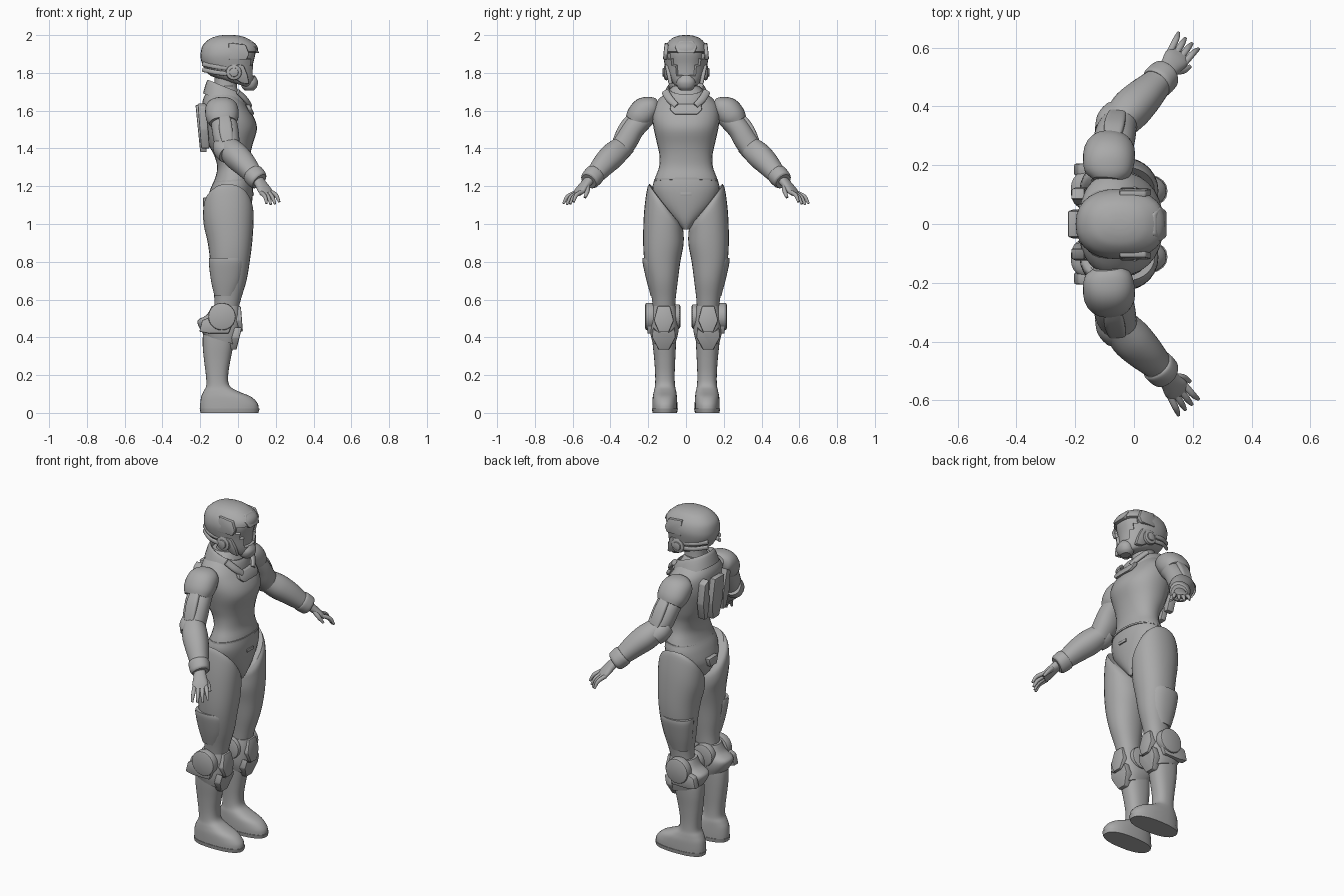
import bpy, bmesh, math
from mathutils import Vector as V

grey = bpy.data.materials.new("armour_grey")
grey.diffuse_color = (0.4, 0.4, 0.4, 1)
N = 28


def finish(name, bm, mirror=False, angle=35):
    bmesh.ops.recalc_face_normals(bm, faces=bm.faces)
    me = bpy.data.meshes.new(name)
    bm.to_mesh(me)
    bm.free()
    ob = bpy.data.objects.new(name, me)
    bpy.context.collection.objects.link(ob)
    me.materials.append(grey)
    bpy.ops.object.select_all(action='DESELECT')
    ob.select_set(True)
    bpy.context.view_layer.objects.active = ob
    bpy.ops.object.shade_smooth_by_angle(angle=math.radians(angle))
    if mirror:
        m = ob.modifiers.new("mirror", 'MIRROR')
        m.use_axis = (False, True, False)
        m.use_mirror_merge = False
    return ob


def smooth_keys(keys, steps=4):
    """Catmull-Rom interpolation between key sections."""
    k = [keys[0]] + list(keys) + [keys[-1]]
    out = []
    for i in range(1, len(k) - 2):
        for s in range(steps):
            t = s / steps
            out.append([0.5 * (2*b + (c-a)*t + (2*a-5*b+4*c-d)*t*t + (3*b-a-3*c+d)*t**3)
                        for a, b, c, d in zip(*k[i-1:i+3])])
    return out + [list(keys[-1])]


def unit(i, p):
    a = 2 * math.pi * i / N
    c, s = math.cos(a), math.sin(a)
    return math.copysign(abs(c)**(2/p), c), math.copysign(abs(s)**(2/p), s)


def skin(rings):
    bm = bmesh.new()
    vs = [[bm.verts.new(p) for p in r] for r in rings]
    for a, b in zip(vs, vs[1:]):
        for i in range(N):
            j = (i + 1) % N
            bm.faces.new((a[i], a[j], b[j], b[i]))
    bm.faces.new(vs[0])
    bm.faces.new(vs[-1])
    return bm


def stack(keys, p=2.2, steps=4):
    """Upright form: (z, back x, front x, inner y, outer y, x slope, y slope)."""
    keys = [tuple(k) + (0,) * (7 - len(k)) for k in keys]
    rings = []
    for z, xb, xf, yi, yo, sx, sy in smooth_keys(keys, steps):
        ring = []
        for i in range(N):
            c, s = unit(i, p)
            dx, dy = c * (xf - xb) / 2, s * (yo - yi) / 2
            ring.append(V(((xb+xf)/2 + dx, (yi+yo)/2 + dy, z + sx*dx + sy*dy)))
        rings.append(ring)
    return skin(rings)


def centred(keys, **kw):
    return stack([(k[0], k[1], k[2], -k[3], k[3]) + tuple(k[4:]) for k in keys], **kw)


def limb(name, keys, ref=(1, 0, 0), p=2.2, mirror=True):
    """Tube along a path: (x, y, z, radius along ref, other radius)."""
    ks = smooth_keys(keys)
    rings = []
    for n, k in enumerate(ks):
        t = (V(ks[min(n+1, len(ks)-1)][:3]) - V(ks[max(n-1, 0)][:3])).normalized()
        a = (V(ref) - t * V(ref).dot(t)).normalized()
        b = t.cross(a)
        rings.append([V(k[:3]) + a*c*k[3] + b*s*k[4] for c, s in (unit(i, p) for i in range(N))])
    return finish(name, skin(rings), mirror)


def plate(name, outline, lo, hi, axis='x', lean=0, bevel=0.006, mirror=True):
    """Bevelled plate: outline in (y,z) for axis x or (x,z) for axis y; lean shifts depth with z."""
    bm = bmesh.new()
    z0 = outline[0][1]
    sides = []
    for d in (lo, hi):
        pts = [(d + lean*(z-z0), h, z) if axis == 'x' else (h, d + lean*(z-z0), z) for h, z in outline]
        sides.append([bm.verts.new(q) for q in pts])
    n = len(outline)
    for i in range(n):
        j = (i + 1) % n
        bm.faces.new((sides[0][i], sides[0][j], sides[1][j], sides[1][i]))
    bm.faces.new(sides[0])
    bm.faces.new(sides[1])
    bmesh.ops.bevel(bm, geom=bm.edges[:], offset=bevel, segments=2, affect='EDGES', profile=0.5)
    return finish(name, bm, mirror)


def disc(name, x, z, r, y0, y1, bevel=0.01):
    pts = [(x + r*math.cos(i*math.pi/16), z + r*math.sin(i*math.pi/16)) for i in range(32)]
    plate(name, pts, y0, y1, 'y', bevel=bevel)


# Torso and pelvis
finish("torso", centred([
    (.97, -.06, .03, .015), (1.02, -.13, .055, .07), (1.1, -.165, .072, .15), (1.18, -.148, .08, .178),
    (1.24, -.122, .075, .165), (1.3, -.11, .062, .143), (1.36, -.125, .065, .14), (1.42, -.155, .077, .152),
    (1.5, -.18, .1, .17), (1.56, -.19, .087, .178), (1.62, -.19, .05, .172), (1.66, -.185, .025, .145),
    (1.7, -.165, .005, .1), (1.73, -.15, -.01, .07)]))
finish("belt_seam", centred([(1.225, -.129, .08, .171, .1), (1.235, -.128, .08, .17, .1)], steps=1))
plate("belt_buckle", [(-.03, 1.15), (.03, 1.15), (.03, 1.168), (-.03, 1.168)], .07, .085, bevel=.003, mirror=False)
plate("chest_plate", [(-.06, 1.58), (.06, 1.58), (.085, 1.605), (.08, 1.635), (-.08, 1.635), (-.085, 1.605)],
      .065, .088, lean=-.5, mirror=False)
# Back armour
plate("spine_plate", [(-.03, 1.38), (.03, 1.38), (.05, 1.48), (.045, 1.63), (-.045, 1.63), (-.05, 1.48)],
      -.2, -.165, lean=-.1, mirror=False)
plate("back_fin", [(.07, 1.4), (.1, 1.4), (.125, 1.5), (.12, 1.62), (.085, 1.64), (.065, 1.5)], -.195, -.15, lean=-.08)
plate("lower_back_plate", [(-.03, 1.09), (.03, 1.09), (.045, 1.14), (-.045, 1.14)], -.185, -.14, mirror=False)
# Neck and collar
finish("neck", centred([(1.66, -.14, .0, .07), (1.74, -.125, -.005, .06), (1.84, -.125, .0, .06)]))
finish("collar", centred([(1.65, -.185, .05, .13, -.35), (1.69, -.175, .045, .115, -.35),
                          (1.72, -.163, .035, .1, -.4), (1.722, -.153, .025, .09, -.4),
                          (1.69, -.145, .015, .08, -.35)], steps=2))
limb("collar_strap", [(.0, .11, 1.7, .012, .02), (.04, .085, 1.66, .012, .02), (.065, .05, 1.625, .01, .016)])

# Helmet with recessed visor
bm = centred([
    (1.75, -.14, .07, .055, -.3), (1.765, -.165, .08, .078, -.3), (1.80, -.182, .088, .1, -.25),
    (1.85, -.195, .092, .114, -.1), (1.9, -.198, .106, .12), (1.945, -.187, .1, .108),
    (1.98, -.15, .055, .078), (1.995, -.11, .015, .045), (2.0, -.08, -.02, .015)], p=2.3)
bm.normal_update()
bmesh.ops.recalc_face_normals(bm, faces=bm.faces)
visor = [f for f in bm.faces if (c := f.calc_center_median()).x > .02
         and 1.775 < c.z < 1.915 and abs(c.y) < .03 + .5*(c.z - 1.76)]
bmesh.ops.inset_region(bm, faces=visor, thickness=.005, depth=-.014)
finish("helmet", bm)
plate("brow_plate", [(-.045, 1.905), (.045, 1.905), (.06, 1.94), (.035, 1.972), (-.035, 1.972), (-.06, 1.94)],
      .085, .113, lean=-.6, mirror=False)
finish("breathing_mask", centred([(1.708, .035, .085, .03), (1.725, .02, .1, .046),
                                  (1.755, .02, .106, .05), (1.785, .03, .09, .035)]))
plate("cheek_guard", [(-.05, 1.79), (.02, 1.745), (.06, 1.74), (.05, 1.79), (.03, 1.84), (-.04, 1.85)],
      .08, .102, 'y', lean=.2)
plate("temple_plate", [(-.05, 1.87), (.045, 1.87), (.06, 1.9), (.04, 1.95), (-.05, 1.96)], .1, .122, 'y', lean=-.1)
disc("ear_disc", -.022, 1.803, .042, .09, .116)
disc("ear_cap", -.022, 1.803, .024, .1, .124, .005)
for i in range(2):
    z = 1.795 + .03*i
    limb("helmet_vent", [(-.06, .102, z, .012, .008), (-.12, .096, z+.008, .012, .008),
                         (-.185, .055, z+.022, .012, .008)], ref=(0, 0, 1))

# Arms
limb("shoulder_pad", [(-.09, .15, 1.63, .05, .035), (-.088, .175, 1.622, .078, .055), (-.086, .215, 1.6, .088, .074),
                      (-.083, .25, 1.565, .086, .07), (-.08, .272, 1.535, .072, .056)])
limb("upper_arm", [(-.085, .2, 1.59, .065, .06), (-.07, .275, 1.51, .07, .06), (-.06, .315, 1.445, .068, .062),
                   (-.045, .35, 1.39, .058, .058)])
limb("upper_arm_plate", [(-.075, .282, 1.588, .025, .012), (-.068, .325, 1.53, .034, .02),
                         (-.062, .355, 1.475, .034, .02), (-.056, .378, 1.435, .028, .012)], p=4)
limb("elbow_guard", [(-.085, .31, 1.42, .05, .05), (-.07, .345, 1.395, .06, .058), (-.05, .375, 1.37, .055, .052)])
limb("forearm", [(-.055, .335, 1.41, .056, .058), (-.015, .385, 1.365, .069, .068), (.03, .43, 1.32, .064, .063),
                 (.08, .48, 1.262, .05, .05), (.105, .51, 1.235, .043, .042)])
limb("wrist_cuff", [(.075, .478, 1.268, .05, .05), (.082, .485, 1.26, .057, .055), (.105, .508, 1.234, .054, .052),
                    (.113, .515, 1.226, .044, .043)])
# Hands
w = V((.75, -.6, .1)).normalized()
limb("palm", [(.1, .505, 1.24, .03, .026), (.125, .537, 1.205, .036, .022), (.142, .56, 1.178, .043, .019),
              (.155, .577, 1.158, .038, .013)], ref=w)
for i in range(4):
    s = i - 1.5
    curl = .008 * abs(s)
    pts = [V((.148, .568, 1.168)) + w*.021*s, V((.172, .604, 1.137 + curl)) + w*.025*s,
           V((.185, .622, 1.1 + curl)) + w*.029*s]
    limb("finger", [(*q, r, r) for q, r in zip(pts, (.0115, .0105, .006))], ref=w)
limb("thumb", [(.125, .523, 1.215, .014, .014), (.165, .523, 1.175, .013, .012), (.19, .535, 1.14, .007, .007)], ref=w)

# Thighs
finish("thigh", stack([
    (1.105, -.155, .07, .025, .195, -.1, 1.25), (1.075, -.182, .082, .015, .207, -.1, 1.1),
    (1.0, -.182, .082, .012, .222, 0, .6), (.9, -.16, .075, .014, .227, 0, .15), (.8, -.147, .062, .03, .22),
    (.7, -.137, .045, .043, .2), (.6, -.125, .015, .055, .18), (.5, -.13, -.01, .06, .17)]), True)
finish("thigh_guard", stack([(.82, -.152, .03, .1, .23), (.79, -.154, .035, .1, .229),
                             (.7, -.143, .02, .1, .209), (.62, -.125, -.01, .1, .187)]), True)

# Lower legs and boots
finish("boot", stack([
    (.5, -.15, -.01, .05, .178), (.43, -.182, -.015, .05, .18), (.36, -.187, -.024, .053, .176),
    (.28, -.18, -.04, .057, .168), (.2, -.17, -.052, .06, .163), (.145, -.168, -.045, .058, .164),
    (.115, -.182, .0, .052, .17), (.085, -.195, .07, .048, .176), (.05, -.2, .104, .046, .178),
    (.02, -.2, .11, .046, .178)], p=2.4), True)
finish("sole", stack([(0, -.198, .108, .047, .177), (.022, -.203, .114, .043, .181)], p=2.4, steps=1), True)
finish("knee_cuff", stack([(.385, -.18, -.01, .052, .18, -.3), (.43, -.208, .004, .04, .19, -.25),
                           (.475, -.212, .012, .038, .192, -.15), (.52, -.165, .012, .045, .185),
                           (.565, -.14, .008, .055, .175)], p=2.5), True)
# Knee armour
disc("outer_knee_disc", -.085, .51, .073, .165, .216)
disc("inner_knee_disc", -.085, .51, .065, .03, .075)
plate("outer_knee_flap", [(-.205, .43), (-.15, .42), (-.05, .42), (-.03, .47), (-.12, .52), (-.19, .49)], .165, .205, 'y')
plate("kneecap", [(.09, .43), (.145, .43), (.17, .49), (.15, .565), (.085, .565), (.065, .49)], -.03, .026, lean=-.08)
plate("shin_guard", [(.09, .335), (.145, .335), (.18, .4), (.175, .455), (.145, .42), (.09, .42), (.06, .455),
                     (.055, .4)], -.05, -.008, lean=.25)
